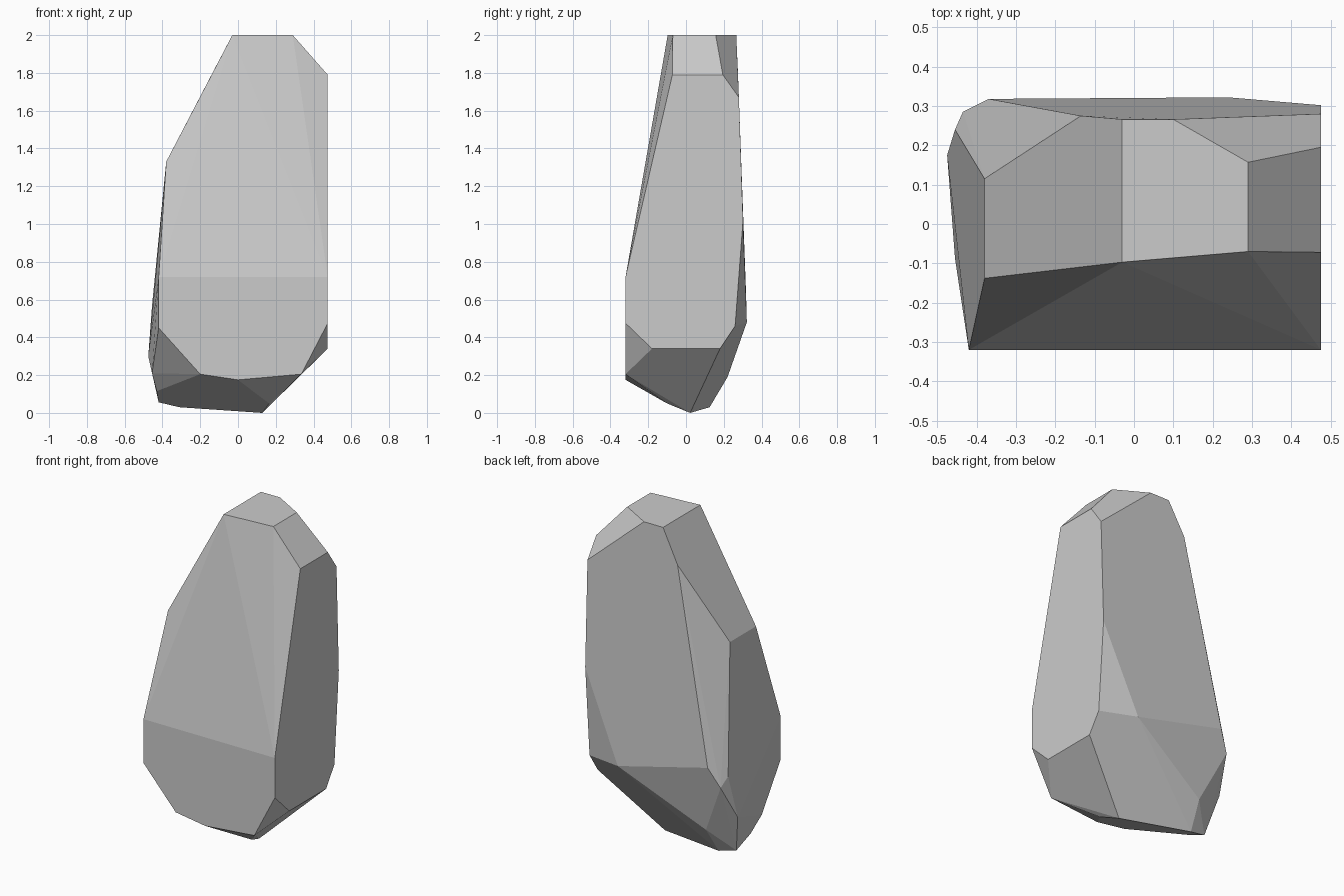
import bpy, bmesh
from math import radians

if "Cube" in bpy.data.objects:
    bpy.data.objects.remove(bpy.data.objects["Cube"])

# Outline of the flat top, x y at z = 2
top = [(-.03, -.097), (-.03, .266), (.10, .266), (.29, .157), (.29, -.07)]
# Outline of the flat right side, y z at x = 0.475
right = [(-.072, 1.79), (.195, 1.79), (.28, 1.67), (.302, 1.02), (.26, .46),
         (.18, .34), (-.18, .34), (-.32, .475), (-.32, .72)]
# Outline of the flat front, x z at y = -0.32
front = [(-.42, .72), (-.42, .45), (-.20, .205), (0, .175), (.335, .205)]
# Corners of the chipped left, back and underside
left = [(-.38, -.138, 1.33), (-.38, .115, 1.33), (-.455, .24, .57),
        (-.475, .175, .30), (-.455, -.088, .21), (-.43, -.015, .115)]
back = [(-.135, .275, 1.80), (-.37, .318, .63), (.24, .322, .48),
        (-.435, .285, .51), (-.29, .22, .19), (-.43, .20, .276), (-.44, .165, .215)]
base = [(-.42, .11, .056), (-.31, .125, .03), (.128, .022, 0), (.165, -.10, .05)]

points = [(x, y, 2) for x, y in top]
points += [(.475, y, z) for y, z in right]
points += [(x, -.32, z) for x, z in front]
points += left + back + base

# Rock: convex hull of the corners, with flat facets merged
bm = bmesh.new()
for p in points:
    bm.verts.new(p)
hull = bmesh.ops.convex_hull(bm, input=bm.verts[:])
loose = [v for v in bm.verts if not v.link_faces]
bmesh.ops.delete(bm, geom=loose, context='VERTS')
bmesh.ops.dissolve_limit(bm, angle_limit=radians(3), verts=bm.verts[:], edges=bm.edges[:])
bmesh.ops.recalc_face_normals(bm, faces=bm.faces[:])

mesh = bpy.data.meshes.new("rock")
bm.to_mesh(mesh)
bm.free()
rock = bpy.data.objects.new("rock", mesh)
bpy.context.collection.objects.link(rock)
